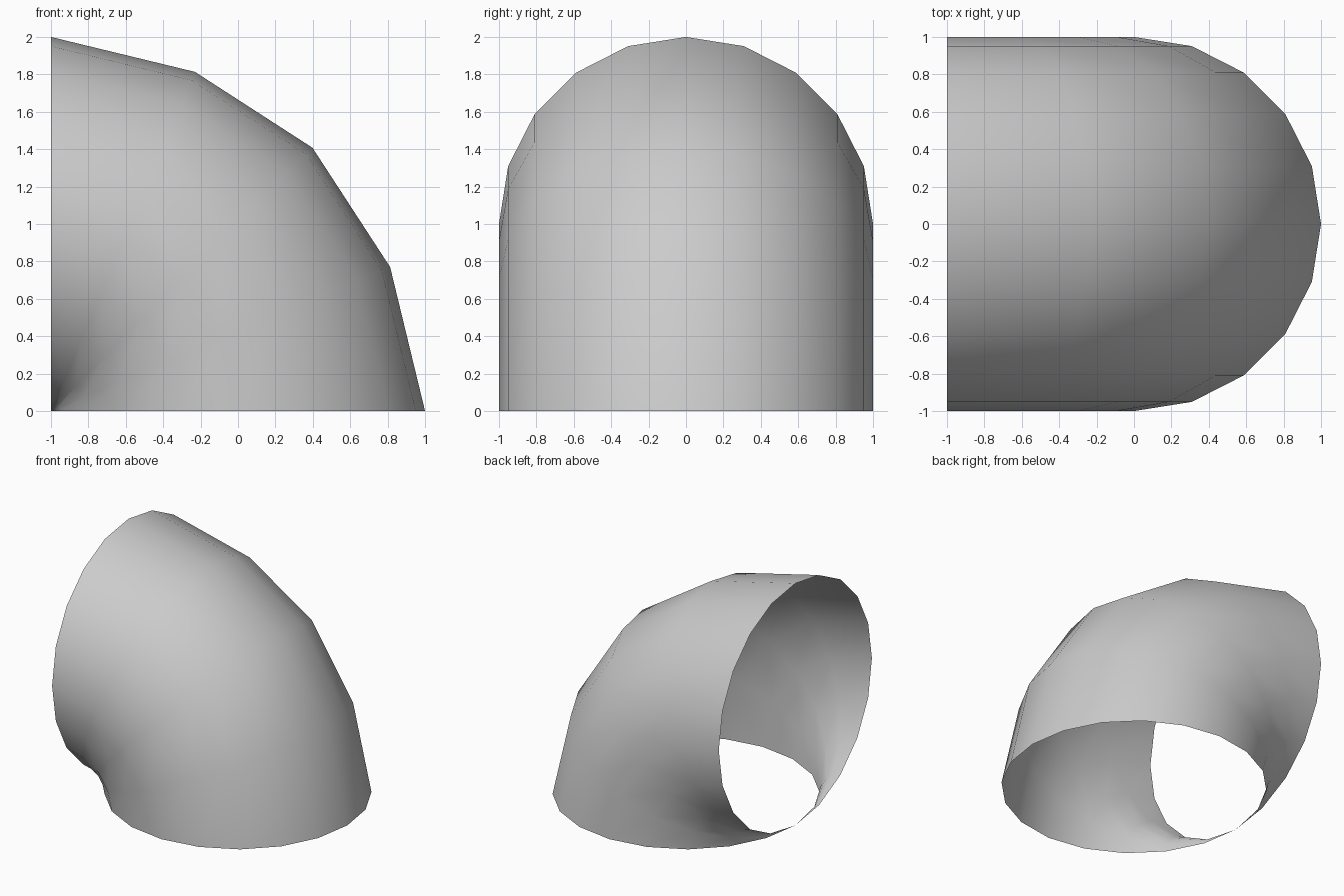
import bpy, bmesh
from math import sin, cos, pi, radians

if "Cube" in bpy.data.objects:
    bpy.data.objects.remove(bpy.data.objects["Cube"])

SIDES = 20
# sweep angle about the inner corner, and radial scale of each ring
RINGS = [(0, 1.0), (23, 0.985), (45.2, 0.992), (67, 0.985), (90, 1.0)]

bm = bmesh.new()

# Rings of the tube, swept a quarter turn around the corner at x=-1, z=0
loops = []
for angle, scale in RINGS:
    a = radians(angle)
    loop = []
    for i in range(SIDES):
        t = 2 * pi * i / SIDES
        r = (1 + cos(t)) * scale
        loop.append(bm.verts.new((-1 + r * cos(a), sin(t), r * sin(a))))
    loops.append(loop)

# Skin between neighbouring rings, both ends left open
for lo, hi in zip(loops, loops[1:]):
    for i in range(SIDES):
        j = (i + 1) % SIDES
        bm.faces.new((lo[i], lo[j], hi[j], hi[i]))

# Merge the pinch point on the inside of the bend
bmesh.ops.remove_doubles(bm, verts=bm.verts, dist=0.0005)
for f in bm.faces:
    f.smooth = True

mesh = bpy.data.meshes.new("pipe_elbow")
bm.to_mesh(mesh)
bm.free()
elbow = bpy.data.objects.new("pipe_elbow", mesh)
bpy.context.collection.objects.link(elbow)
